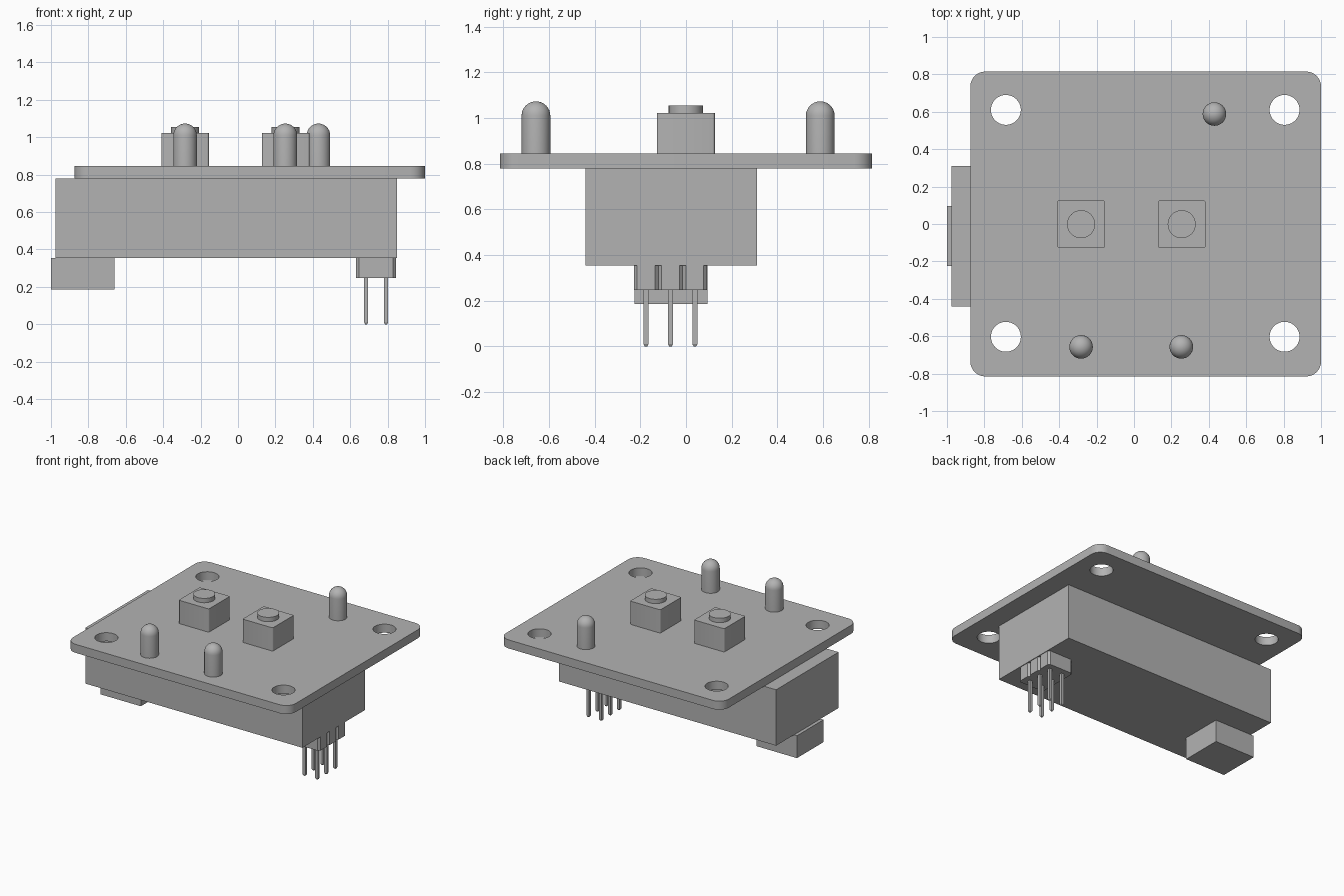
import bpy, bmesh, math

default_cube = bpy.data.objects.get("Cube")
if default_cube:
    bpy.data.objects.remove(default_cube, do_unlink=True)

grey = bpy.data.materials.new("plain grey")
grey.use_nodes = True
COLOUR = (0.45, 0.45, 0.45, 1)
grey.diffuse_color = COLOUR
grey.node_tree.nodes["Principled BSDF"].inputs["Base Color"].default_value = COLOUR


def make(name, bm, smooth=False):
    bmesh.ops.recalc_face_normals(bm, faces=bm.faces)
    mesh = bpy.data.meshes.new(name)
    bm.to_mesh(mesh)
    bm.free()
    mesh.materials.append(grey)
    ob = bpy.data.objects.new(name, mesh)
    bpy.context.collection.objects.link(ob)
    if smooth:
        bpy.ops.object.select_all(action='DESELECT')
        ob.select_set(True)
        bpy.context.view_layer.objects.active = ob
        bpy.ops.object.shade_smooth_by_angle(angle=math.radians(35))
    return ob


def box(name, x, y, z, radius=0, segments=4):
    """Box from three (low, high) ranges, with rounded upright edges."""
    bm = bmesh.new()
    bmesh.ops.create_cube(bm, size=1)
    for v in bm.verts:
        v.co = [r[0] if c < 0 else r[1] for c, r in zip(v.co, (x, y, z))]
    if radius:
        upright = [e for e in bm.edges
                   if abs(e.verts[0].co.z - e.verts[1].co.z) > 1e-4]
        bmesh.ops.bevel(bm, geom=upright, offset=radius, segments=segments,
                        profile=0.5, affect='EDGES')
    return make(name, bm, radius > 0)


def turned(name, x, y, profile, steps=32):
    """Solid of revolution about an upright axis through x, y."""
    bm = bmesh.new()
    verts = [bm.verts.new((x + r, y, z)) for r, z in profile]
    edges = [bm.edges.new(pair) for pair in zip(verts, verts[1:])]
    bmesh.ops.spin(bm, geom=verts + edges, cent=(x, y, 0), axis=(0, 0, 1),
                   angle=math.tau, steps=steps)
    bmesh.ops.remove_doubles(bm, verts=bm.verts, dist=1e-5)
    return make(name, bm, True)


BOARD_BOTTOM, BOARD_TOP = 0.78, 0.845
BODY_BOTTOM = 0.355

# Circuit board with four mounting holes
board = box("board", (-0.875, 1), (-0.815, 0.815), (BOARD_BOTTOM, BOARD_TOP), 0.08, 8)
for x in (-0.685, 0.805):
    for y in (-0.603, 0.61):
        cutter = turned("hole_cutter", x, y,
                        [(0, 0.7), (0.08, 0.7), (0.08, 0.9), (0, 0.9)], 40)
        cut = board.modifiers.new("mounting hole", 'BOOLEAN')
        cut.object = cutter
        cut.solver = 'EXACT'
        bpy.ops.object.select_all(action='DESELECT')
        board.select_set(True)
        bpy.context.view_layer.objects.active = board
        bpy.ops.object.modifier_apply(modifier=cut.name)
        bpy.data.objects.remove(cutter, do_unlink=True)
bpy.ops.object.shade_smooth_by_angle(angle=math.radians(35))

# Housing and socket under the board
box("housing", (-0.975, 0.85), (-0.44, 0.31), (BODY_BOTTOM, BOARD_BOTTOM))
box("socket", (-1, -0.66), (-0.225, 0.095), (0.185, BODY_BOTTOM))

# Push buttons
for i, x in enumerate((-0.283, 0.255)):
    box(f"button_base_{i + 1}", (x - 0.127, x + 0.127), (-0.128, 0.126),
        (BOARD_TOP, 1.022), 0.01, 3)
    turned(f"button_cap_{i + 1}", x, -0.001,
           [(0, 1.022), (0.075, 1.022), (0.075, 1.055), (0, 1.055)])

# Indicator lamps with domed tops
R, DOME = 0.063, 1.01
dome = [(R * math.cos(a), DOME + R * math.sin(a))
        for a in (k * math.pi / 16 for k in range(8))]
for i, (x, y) in enumerate(((-0.283, -0.657), (0.253, -0.657), (0.43, 0.588))):
    turned(f"lamp_{i + 1}", x, y, [(0, BOARD_TOP), (R, BOARD_TOP)] + dome + [(0, DOME + R)])

# Pin header: three chamfered blocks, two pins each
PITCH = 0.107
for i in range(3):
    y = -0.068 + (i - 1) * PITCH
    box(f"header_block_{i + 1}", (0.631, 0.845), (y - PITCH / 2, y + PITCH / 2),
        (0.247, BODY_BOTTOM), 0.015, 1)
    for side, x in (("inner", 0.685), ("outer", 0.791)):
        pin = box(f"{side}_pin_{i + 1}", (x - 0.011, x + 0.011),
                  (y - 0.011, y + 0.011), (0.01, 0.247))
        # Tapered tip
        bm = bmesh.new()
        bm.from_mesh(pin.data)
        bottom = min(bm.faces, key=lambda f: f.calc_center_median().z)
        tip = bmesh.ops.extrude_discrete_faces(bm, faces=[bottom])["faces"][0]
        for v in tip.verts:
            v.co = (x + (v.co.x - x) * 0.5, y + (v.co.y - y) * 0.5, 0)
        bm.to_mesh(pin.data)
        bm.free()
